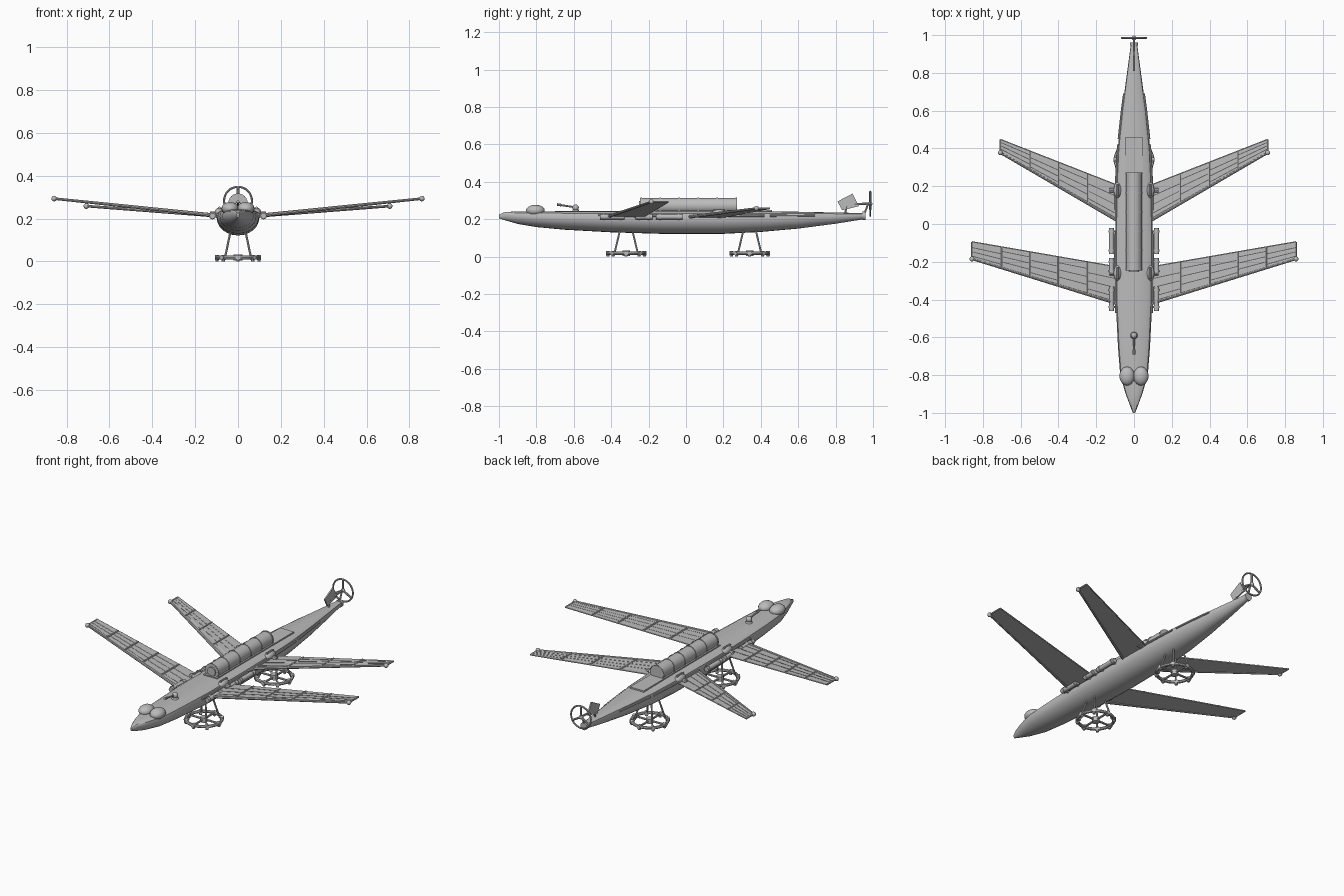
import bpy, bmesh, math
from mathutils import Vector

cube = bpy.data.objects.get("Cube")
if cube:
    bpy.data.objects.remove(cube)

grey = bpy.data.materials.new("plain grey")
grey.use_nodes = True
grey.diffuse_color = (0.5, 0.5, 0.5, 1)
grey.node_tree.nodes["Principled BSDF"].inputs["Base Color"].default_value = (0.5, 0.5, 0.5, 1)


def finish(name, bm, smooth=True):
    bmesh.ops.recalc_face_normals(bm, faces=bm.faces)
    mesh = bpy.data.meshes.new(name)
    bm.to_mesh(mesh)
    bm.free()
    mesh.materials.append(grey)
    ob = bpy.data.objects.new(name, mesh)
    bpy.context.collection.objects.link(ob)
    if smooth:
        bpy.ops.object.select_all(action='DESELECT')
        ob.select_set(True)
        bpy.context.view_layer.objects.active = ob
        bpy.ops.object.shade_smooth_by_angle(angle=math.radians(35))
    return ob


def add_rod(bm, a, b, r, r2=None, sides=8):
    a, b = Vector(a), Vector(b)
    made = bmesh.ops.create_cone(bm, cap_ends=True, segments=sides, radius1=r,
                                 radius2=r if r2 is None else r2, depth=(b - a).length)
    turn = (b - a).to_track_quat('Z', 'Y').to_matrix()
    for v in made["verts"]:
        v.co = turn @ v.co + (a + b) / 2


def add_ball(bm, centre, size):
    made = bmesh.ops.create_uvsphere(bm, u_segments=20, v_segments=12, radius=1)
    for v in made["verts"]:
        v.co = Vector(centre) + Vector([c * s for c, s in zip(v.co, size)])


def add_box(bm, low, high):
    made = bmesh.ops.create_cube(bm, size=1)
    for v in made["verts"]:
        v.co = Vector([l + (c + 0.5) * (h - l) for c, l, h in zip(v.co, low, high)])


def add_ring(bm, centre, radius, r, axis, steps=32, sides=8):
    rows = []
    for i in range(steps):
        t = math.tau * i / steps
        row = []
        for j in range(sides):
            p = math.tau * j / sides
            w = radius + r * math.cos(p)
            u, v, h = w * math.cos(t), w * math.sin(t), r * math.sin(p)
            row.append(bm.verts.new(Vector(centre) + Vector((u, v, h) if axis == 'Z' else (u, h, v))))
        rows.append(row)
    for i in range(steps):
        for j in range(sides):
            a, b = rows[i], rows[(i + 1) % steps]
            k = (j + 1) % sides
            bm.faces.new((a[j], b[j], b[k], a[k]))


# Hull: stations of y, half width, keel height, deck height
stations = [(-1, 0.006, 0.205, 0.225), (-0.97, 0.018, 0.195, 0.238), (-0.9, 0.044, 0.175, 0.242),
            (-0.8, 0.073, 0.158, 0.242), (-0.65, 0.085, 0.144, 0.243), (-0.4, 0.097, 0.13, 0.244),
            (-0.1, 0.1, 0.121, 0.245), (0.2, 0.096, 0.122, 0.245), (0.4, 0.086, 0.132, 0.243),
            (0.6, 0.064, 0.15, 0.24), (0.8, 0.037, 0.176, 0.236), (0.95, 0.017, 0.2, 0.233)]


def hull_at(y):
    for a, b in zip(stations, stations[1:]):
        if a[0] <= y <= b[0]:
            t = (y - a[0]) / (b[0] - a[0])
            return [p + (q - p) * t for p, q in zip(a[1:], b[1:])]


bm = bmesh.new()
rows = []
for y, w, low, top in stations:
    belly = low + (top - low) * 0.68
    row = []
    for j in range(13):
        t = math.pi * j / 12
        row.append(bm.verts.new((w * math.cos(t), y, belly - (belly - low) * math.sin(t))))
    for x, k in ((-0.93, 0.65), (-0.72, 0.95), (0, 1), (0.72, 0.95), (0.93, 0.65)):
        row.append(bm.verts.new((w * x, y, belly + (top - belly) * k)))
    rows.append(row)
for a, b in zip(rows, rows[1:]):
    for j in range(len(a)):
        k = (j + 1) % len(a)
        bm.faces.new((a[j], a[k], b[k], b[j]))
bm.faces.new(rows[0])
bm.faces.new(rows[-1])
finish("hull", bm)

# Side rails following the hull
bm = bmesh.new()
for s in (-1, 1):
    for start, end in ((-0.47, -0.05), (0.02, 0.42), (0.45, 0.69)):
        for i in range(5):
            ends = []
            for t in (i / 5, (i + 1) / 5):
                y = start + (end - start) * t
                w, low, top = hull_at(y)
                ends.append((s * w, y, low + (top - low) * 0.78))
            add_rod(bm, ends[0], ends[1], 0.006)
finish("side_rails", bm)

# Domed eyes
for s, side in ((1, "left"), (-1, "right")):
    bm = bmesh.new()
    add_ball(bm, (s * 0.037, -0.805, 0.247), (0.04, 0.05, 0.03))
    finish(side + "_eye", bm)

# Swivelling deck gun
bm = bmesh.new()
add_rod(bm, (0, -0.59, 0.235), (0, -0.59, 0.252), 0.023, 0.015, 16)
add_ball(bm, (0, -0.59, 0.262), (0.017, 0.017, 0.017))
add_rod(bm, (0, -0.58, 0.262), (0, -0.69, 0.279), 0.005)
add_rod(bm, (0, -0.665, 0.275), (0, -0.69, 0.279), 0.007)
finish("deck_gun", bm)

# Barrel cabin with bands, on a deck plate
bm = bmesh.new()
add_rod(bm, (0, -0.245, 0.272), (0, 0.272, 0.272), 0.042, sides=24)
finish("cabin", bm)
bm = bmesh.new()
for i in range(6):
    y = -0.24 + 0.1015 * i
    add_rod(bm, (0, y - 0.004, 0.272), (0, y + 0.004, 0.272), 0.045, sides=24)
add_rod(bm, (0, -0.252, 0.272), (0, -0.245, 0.272), 0.026, sides=20)
finish("cabin_bands", bm)
bm = bmesh.new()
add_box(bm, (-0.045, -0.26, 0.235), (0.045, 0.46, 0.25))
finish("deck_plate", bm, False)

# Side canisters
bm = bmesh.new()
for s in (-1, 1):
    for y0, y1 in ((-0.46, -0.33), (-0.27, -0.18), (-0.16, -0.02)):
        add_rod(bm, (s * 0.119, y0, 0.213), (s * 0.119, y1, 0.213), 0.014, sides=12)
        for y in (y0 + 0.02, y1 - 0.02):
            add_rod(bm, (s * 0.119, y - 0.005, 0.213), (s * 0.119, y + 0.005, 0.213), 0.017, sides=12)
            add_rod(bm, (s * 0.08, y, 0.205), (s * 0.119, y, 0.213), 0.006)
finish("side_canisters", bm)


# Wings: panel, leading spar, ribs and staggered battens
def wing(name, s, root_lead, root_trail, tip_lead, tip_trail, hub_y):
    corners = [Vector((s * x, y, z)) for x, y, z in (root_lead, root_trail, tip_lead, tip_trail)]

    def point(u, v, lift=0):
        a = corners[0].lerp(corners[2], u)
        b = corners[1].lerp(corners[3], u)
        return a.lerp(b, v) + Vector((0, 0, lift))

    bm = bmesh.new()
    for lift in (-0.003, 0.003):
        bm.faces.new([bm.verts.new(point(u, v, lift)) for u, v in ((0, 0), (1, 0), (1, 1), (0, 1))])
    bm.verts.ensure_lookup_table()
    for i in range(4):
        k = (i + 1) % 4
        bm.faces.new([bm.verts[n] for n in (i, k, k + 4, i + 4)])
    finish(name + "_panel", bm, False)

    bm = bmesh.new()
    add_rod(bm, point(0, 0), point(1, 0), 0.009, 0.006)
    add_rod(bm, point(0, 1), point(1, 1), 0.004)
    add_rod(bm, point(1, 0), point(1, 1), 0.005)
    add_ball(bm, point(1, 0), (0.013, 0.013, 0.013))
    span = tip_lead[0] - root_lead[0]
    edges = [0] + [(x - root_lead[0]) / span for x in (0.245, 0.4, 0.55, 0.7) if x < tip_lead[0] - 0.05] + [1]
    for i, u in enumerate(edges[:-1]):
        if i:
            add_rod(bm, point(u, 0, 0.003), point(u, 1, 0.003), 0.005, sides=6)
        for k in range(3):
            v = (k + 0.7 + 0.5 * (i % 2)) / 4
            add_rod(bm, point(u, v, 0.003), point(edges[i + 1], v, 0.003), 0.0025, sides=6)
    finish(name + "_frame", bm)

    # Root hinge blister and bracket
    bm = bmesh.new()
    add_ball(bm, (s * 0.086, hub_y, 0.228), (0.022, 0.042, 0.024))
    add_rod(bm, (s * 0.086, hub_y - 0.03, 0.25), (s * 0.086, hub_y + 0.03, 0.25), 0.006)
    add_rod(bm, (s * 0.07, hub_y, 0.22), (s * 0.13, hub_y, 0.22), 0.012)
    add_rod(bm, (s * 0.06, root_lead[1] + 0.01, 0.21), corners[0], 0.011)
    finish(name + "_hinge", bm)


for s, side in ((1, "left"), (-1, "right")):
    wing("front_" + side + "_wing", s, (0.09, -0.42, 0.213), (0.09, -0.228, 0.213),
         (0.858, -0.185, 0.293), (0.858, -0.095, 0.293), -0.26)
    wing("rear_" + side + "_wing", s, (0.09, 0.02, 0.213), (0.09, 0.205, 0.213),
         (0.708, 0.377, 0.258), (0.708, 0.447, 0.258), 0.178)

# Landing gear: spoked ring feet on splayed legs
for name, cy in (("front", -0.32), ("rear", 0.34)):
    bm = bmesh.new()
    add_ring(bm, (0, cy, 0.018), 0.098, 0.009, 'Z')
    add_rod(bm, (0, cy, 0.004), (0, cy, 0.032), 0.02, sides=16)
    for i in range(8):
        t = math.tau * i / 8
        d = Vector((math.cos(t), math.sin(t), 0))
        c = Vector((0, cy, 0.018))
        if i % 2 == 0:
            add_rod(bm, c, c + d * 0.098, 0.006)
        add_rod(bm, c + d * 0.088, c + d * 0.108, 0.012)
        add_rod(bm, c + d * 0.098 - Vector((0, 0, 0.018)), c + d * 0.098, 0.008)
    finish(name + "_foot_ring", bm)
    bm = bmesh.new()
    for sx in (-1, 1):
        for sy in (-1, 1):
            add_rod(bm, (sx * 0.06, cy + sy * 0.062, 0.02), (sx * 0.034, cy + sy * 0.032, 0.145), 0.005)
    finish(name + "_legs", bm)

# Tail cap, rudder and ringed propeller
bm = bmesh.new()
add_rod(bm, (0, 0.945, 0.218), (0, 0.96, 0.218), 0.022, sides=16)
add_rod(bm, (0, 0.9, 0.28), (0, 0.995, 0.285), 0.006)
add_rod(bm, (0, 0.95, 0.22), (0, 0.975, 0.285), 0.005)
add_rod(bm, (0, 0.85, 0.23), (0, 0.86, 0.27), 0.005)
finish("tail_mount", bm)
bm = bmesh.new()
for x in (-0.004, 0.004):
    bm.faces.new([bm.verts.new((x, y, z)) for y, z in ((0.81, 0.295), (0.89, 0.337), (0.925, 0.27), (0.835, 0.248))])
bm.verts.ensure_lookup_table()
for i in range(4):
    k = (i + 1) % 4
    bm.faces.new([bm.verts[n] for n in (i, k, k + 4, i + 4)])
finish("rudder", bm, False)
bm = bmesh.new()
add_ring(bm, (0, 0.985, 0.283), 0.065, 0.005, 'Y')
add_ball(bm, (0, 0.985, 0.283), (0.012, 0.012, 0.012))
for i in range(3):
    t = math.tau * (i / 3 + 0.25)
    add_rod(bm, (0, 0.985, 0.283), (0.065 * math.cos(t), 0.985, 0.283 + 0.065 * math.sin(t)), 0.006)
finish("propeller", bm)
